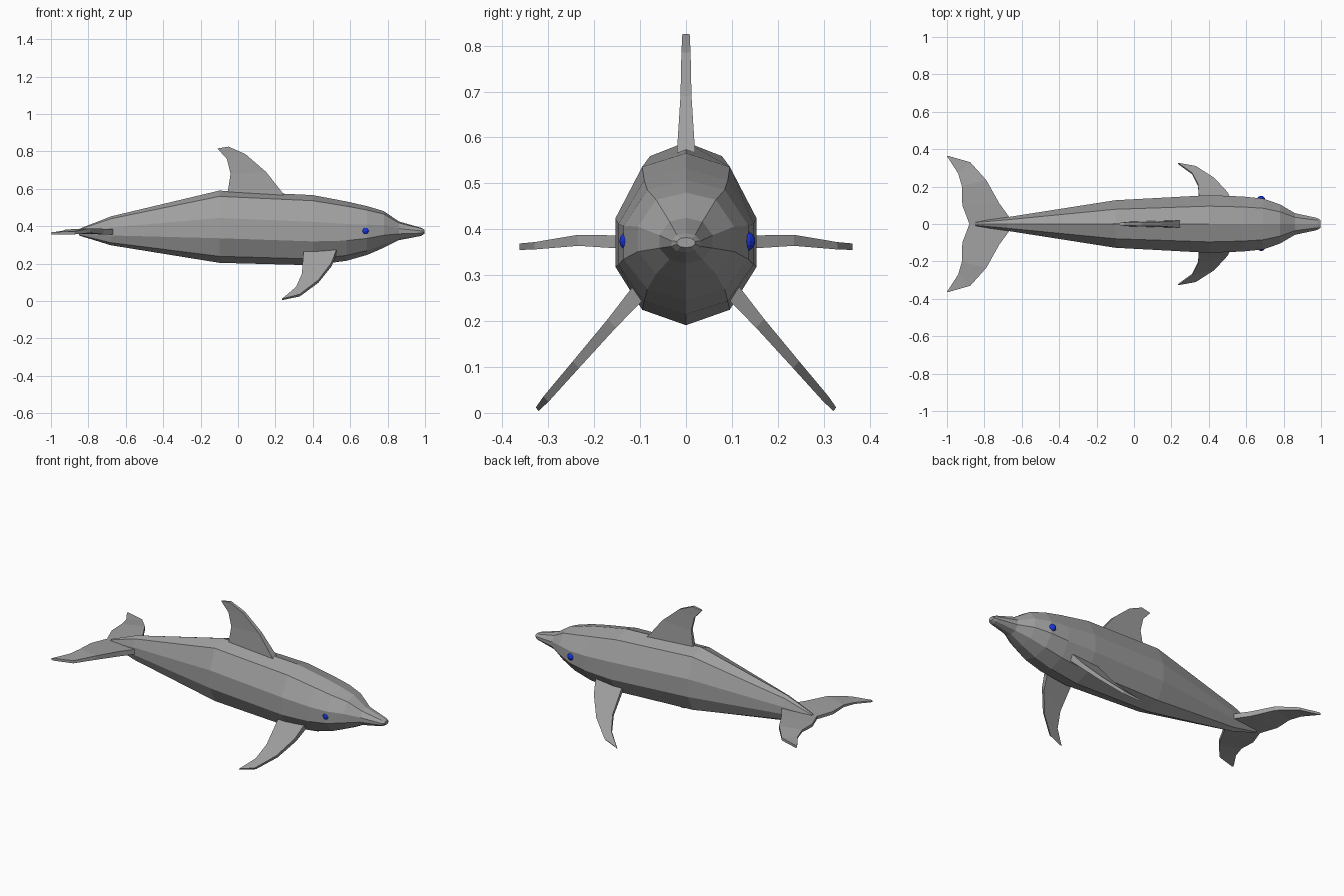
import bpy, bmesh
from mathutils import Vector

if "Cube" in bpy.data.objects:
    bpy.data.objects.remove(bpy.data.objects["Cube"])


def material(name, colour):
    mat = bpy.data.materials.new(name)
    mat.diffuse_color = (*colour, 1)
    mat.use_nodes = True
    mat.node_tree.nodes["Principled BSDF"].inputs["Base Color"].default_value = mat.diffuse_color
    return mat


skin_mat = material("skin_grey", (0.35, 0.35, 0.35))
eye_mat = material("eye_blue", (0.01, 0.035, 0.7))


def loft(name, rings):
    """Skin a list of equal-length rings, with capped ends."""
    bm = bmesh.new()
    rows = [[bm.verts.new(p) for p in ring] for ring in rings]
    n = len(rows[0])
    for a, b in zip(rows, rows[1:]):
        for i in range(n):
            j = (i + 1) % n
            bm.faces.new((a[i], a[j], b[j], b[i]))
    bm.faces.new(rows[0])
    bm.faces.new(rows[-1])
    bmesh.ops.recalc_face_normals(bm, faces=bm.faces)
    me = bpy.data.meshes.new(name)
    bm.to_mesh(me)
    bm.free()
    me.materials.append(skin_mat)
    ob = bpy.data.objects.new(name, me)
    bpy.context.collection.objects.link(ob)
    return ob


def fin(name, ribs, normal):
    """Thin blade: each rib is (leading point, trailing point, half thickness)."""
    n = Vector(normal).normalized()
    rings = []
    for lead, trail, t in ribs:
        a, b = Vector(lead), Vector(trail)
        rings.append([a + n * t, b + n * t * 0.6, b - n * t * 0.6, a - n * t])
    return loft(name, rings)


# Body: ten-sided sections (x, top, bottom, half width) from tail to beak
half = [(0, 1), (0.62, 0.92), (1, 0.62), (1, 0.34), (0.62, 0.09), (0, 0)]
section = half + [(-y, z) for y, z in half[4:0:-1]]
stations = [(-0.85, 0.385, 0.35, 0.012), (-0.68, 0.452, 0.298, 0.036),
            (-0.10, 0.59, 0.204, 0.127), (0.40, 0.566, 0.191, 0.154),
            (0.58, 0.532, 0.215, 0.147), (0.69, 0.507, 0.246, 0.136),
            (0.78, 0.48, 0.285, 0.105), (0.86, 0.425, 0.325, 0.058),
            (0.98, 0.391, 0.348, 0.032), (0.998, 0.382, 0.36, 0.02)]
loft("body", [[(x, y * w, bot + z * (top - bot)) for y, z in section]
              for x, top, bot, w in stations])

# Dorsal fin
fin("dorsal_fin", [((0.26, 0, 0.55), (-0.06, 0, 0.55), 0.021),
                   ((0.15, 0, 0.69), (-0.04, 0, 0.68), 0.012),
                   ((0.04, 0, 0.785), (-0.06, 0, 0.76), 0.010),
                   ((-0.05, 0, 0.825), (-0.11, 0, 0.815), 0.008)], (0, 1, 0))

for side, s in (("left", -1), ("right", 1)):
    # Swept flipper, angled down and outwards
    def tilt(x, z):
        return (x, s * (0.105 + (0.26 - z) * 0.87), z)
    fin(side + "_flipper", [(tilt(0.53, 0.27), tilt(0.35, 0.255), 0.019),
                            (tilt(0.50, 0.195), tilt(0.342, 0.14), 0.013),
                            (tilt(0.43, 0.105), tilt(0.31, 0.07), 0.010),
                            (tilt(0.33, 0.03), tilt(0.235, 0.008), 0.008)],
        (0, 0.66 * s, 0.75))

    # Tail fluke
    fin(side + "_fluke", [((-0.64, 0, 0.369), (-0.88, 0, 0.369), 0.015),
                          ((-0.72, s * 0.11, 0.371), (-0.918, s * 0.10, 0.371), 0.015),
                          ((-0.79, s * 0.235, 0.376), (-0.92, s * 0.20, 0.375), 0.012),
                          ((-0.875, s * 0.33, 0.364), (-0.94, s * 0.27, 0.37), 0.008),
                          ((-0.99, s * 0.363, 0.362), (-1.0, s * 0.363, 0.362), 0.007)],
        (0, 0, 1))

    # Eye, the left one set slightly deeper
    bpy.ops.mesh.primitive_uv_sphere_add(segments=12, ring_count=8, radius=0.022,
                                         location=(0.68, s * 0.126 + 0.003, 0.374))
    eye = bpy.context.object
    eye.name = side + "_eye"
    eye.data.materials.append(eye_mat)
